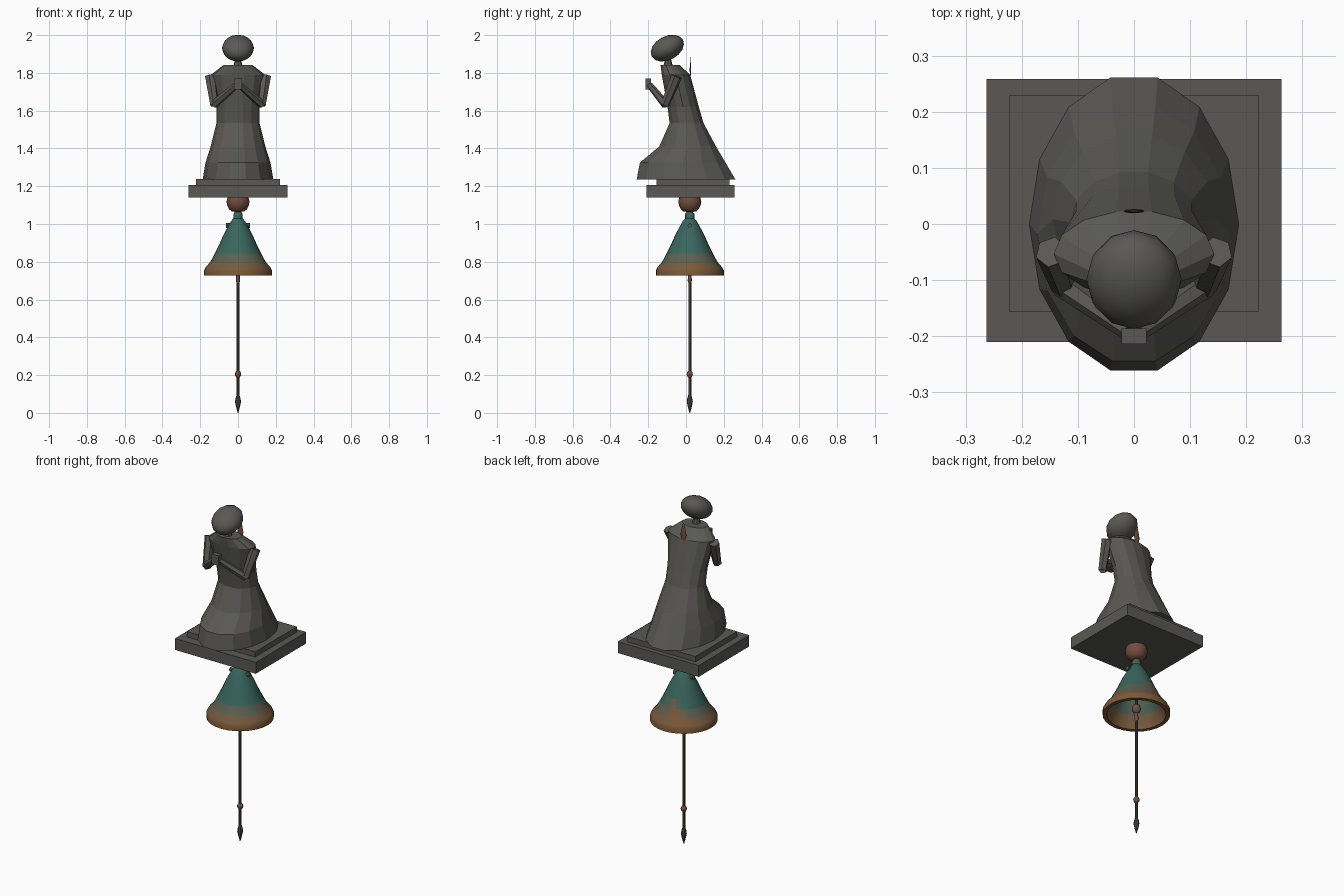
import bpy, bmesh, math
from mathutils import Vector

if "Cube" in bpy.data.objects:
    bpy.data.objects.remove(bpy.data.objects["Cube"])

AXIS_Y = 0.02  # y of the hanging axis


def material(name, rgb):
    m = bpy.data.materials.new(name)
    m.diffuse_color = (*rgb, 1)
    m.use_nodes = True
    m.node_tree.nodes["Principled BSDF"].inputs["Base Color"].default_value = m.diffuse_color
    return m


stone = material("dark_stone", (0.10, 0.098, 0.09))
iron = material("dark_iron", (0.075, 0.065, 0.05))
rust = material("rust", (0.17, 0.075, 0.05))
# patina ramp from green to bronze
teal, bronze = Vector((0.04, 0.13, 0.11)), Vector((0.20, 0.10, 0.04))
patina = [material(f"patina_{i}", teal.lerp(bronze, i / 5)) for i in range(6)]


def add(name, bm, mats, smooth=None):
    bmesh.ops.recalc_face_normals(bm, faces=bm.faces)
    me = bpy.data.meshes.new(name)
    bm.to_mesh(me)
    bm.free()
    ob = bpy.data.objects.new(name, me)
    bpy.context.collection.objects.link(ob)
    for m in mats:
        me.materials.append(m)
    if smooth:
        bpy.ops.object.select_all(action='DESELECT')
        ob.select_set(True)
        bpy.context.view_layer.objects.active = ob
        bpy.ops.object.shade_smooth_by_angle(angle=math.radians(smooth))
    return ob


def loft(rings, cap=True):
    """Bridge equal-length rings of points into a tube."""
    bm = bmesh.new()
    vs = [[bm.verts.new(p) for p in r] for r in rings]
    n = len(vs[0])
    for a, b in zip(vs, vs[1:]):
        for i in range(n):
            j = (i + 1) % n
            bm.faces.new((a[i], a[j], b[j], b[i]))
    if cap:
        bm.faces.new(vs[0])
        bm.faces.new(vs[-1])
    return bm


def ring(cx, cy, z, rx, ry, n):
    return [(cx + rx * math.cos(2 * math.pi * i / n),
             cy + ry * math.sin(2 * math.pi * i / n), z) for i in range(n)]


def lathe(name, profile, n, mats, smooth=40, cy=AXIS_Y, flat=1):
    return add(name, loft([ring(0, cy, z, r, r * flat, n) for r, z in profile]), mats, smooth)


def box(name, x0, x1, y0, y1, z0, z1):
    add(name, loft([[(x0, y0, z), (x1, y0, z), (x1, y1, z), (x0, y1, z)] for z in (z0, z1)]), [stone])


def limb(name, a, b, ra, rb, n=6):
    a, b = Vector(a), Vector(b)
    q = (b - a).to_track_quat('Z', 'Y')
    rings = [[p + q @ Vector(v) for v in ring(0, 0, 0, r, r, n)] for p, r in ((a, ra), (b, rb))]
    add(name, loft(rings), [stone])


# stepped base
box("base_plate", -0.263, 0.263, -0.21, 0.258, 1.14, 1.207)
box("base_step", -0.222, 0.222, -0.157, 0.23, 1.207, 1.238)

# kneeling robe: z, front y, back y, half width
robe = [(1.236, -0.268, 0.268, 0.187), (1.325, -0.25, 0.215, 0.172),
        (1.41, -0.146, 0.163, 0.145), (1.534, -0.089, 0.095, 0.114),
        (1.62, -0.10, 0.07, 0.115), (1.79, -0.13, 0.024, 0.143),
        (1.842, -0.136, -0.033, 0.076)]
add("robe", loft([ring(0, (f + b) / 2, z, w, (b - f) / 2, 14) for z, f, b, w in robe]), [stone])

# neck and bowed head
lathe("neck", [(0.026, 1.83), (0.014, 1.88)], 8, [stone], cy=-0.095)
bm = bmesh.new()
bmesh.ops.create_uvsphere(bm, u_segments=12, v_segments=8, radius=1)
head = add("head", bm, [stone], 60)
head.scale = (0.085, 0.094, 0.063)
head.rotation_euler = (math.radians(28), 0, 0)
head.location = (0, -0.099, 1.931)

# folded arms and joined hands
for s, side in ((-1, "left"), (1, "right")):
    limb(f"upper_arm_{side}", (s * 0.147, -0.05, 1.782), (s * 0.125, -0.112, 1.63), 0.029, 0.023)
    limb(f"forearm_{side}", (s * 0.128, -0.108, 1.632), (s * 0.008, -0.192, 1.735), 0.023, 0.017)
box("hands", -0.022, 0.022, -0.214, -0.186, 1.712, 1.77)

# leaf-shaped hanger on the back
lathe("back_hanger", [(0.004, 1.76), (0.019, 1.815), (0.013, 1.85), (0.003, 1.885)], 10, [rust], 60, 0.023, 0.2)

# joint ball under the base
lathe("joint_ball", [(0.055, 1.142), (0.061, 1.12), (0.057, 1.098), (0.047, 1.078),
                     (0.033, 1.066), (0.01, 1.064)], 16, [rust])

# hollow bell, outside then inside
bell = lathe("bell", [(0.012, 1.07), (0.024, 1.055), (0.024, 1.03), (0.037, 1.015),
                      (0.054, 0.985), (0.078, 0.94), (0.10, 0.89), (0.122, 0.845),
                      (0.146, 0.80), (0.172, 0.77), (0.18, 0.755), (0.18, 0.728),
                      (0.158, 0.728), (0.148, 0.76), (0.125, 0.80), (0.095, 0.87),
                      (0.065, 0.94), (0.03, 0.99)], 28, patina)
for p in bell.data.polygons:
    c = p.center
    a = math.atan2(c.y - AXIS_Y, c.x)
    t = (0.85 - c.z) / 0.09
    if c.z < 1.0:  # rust patches, mostly at the back
        t += 0.55 * max(0, math.sin(3 * a + 18 * c.z)) * max(0, 0.35 + math.sin(a))
    p.material_index = round(5 * min(1, max(0, t)))

# cross pin through the bell shoulder
bm = loft([[(x, AXIS_Y + v[0], 0.992 + v[1]) for v in ring(0, 0, 0, 0.012, 0.012, 8)]
           for x in (-0.064, 0.064)])
add("cross_pin", bm, [patina[1]], 40)

# clapper ball with tail
lathe("clapper", [(0.003, 0.672), (0.011, 0.70), (0.009, 0.738), (0.02, 0.748), (0.025, 0.765),
                  (0.02, 0.782), (0.008, 0.79)], 12, [rust])

# pull rod, knob and spear tip
lathe("pull_rod", [(0.008, 0.08), (0.008, 1.0)], 8, [iron])
lathe("rod_knob", [(0.008, 0.187), (0.015, 0.196), (0.017, 0.205), (0.015, 0.214), (0.008, 0.223)], 10, [rust])
lathe("spear_tip", [(0.002, 0.0), (0.010, 0.03), (0.016, 0.058), (0.013, 0.078), (0.006, 0.10)], 8, [iron])
